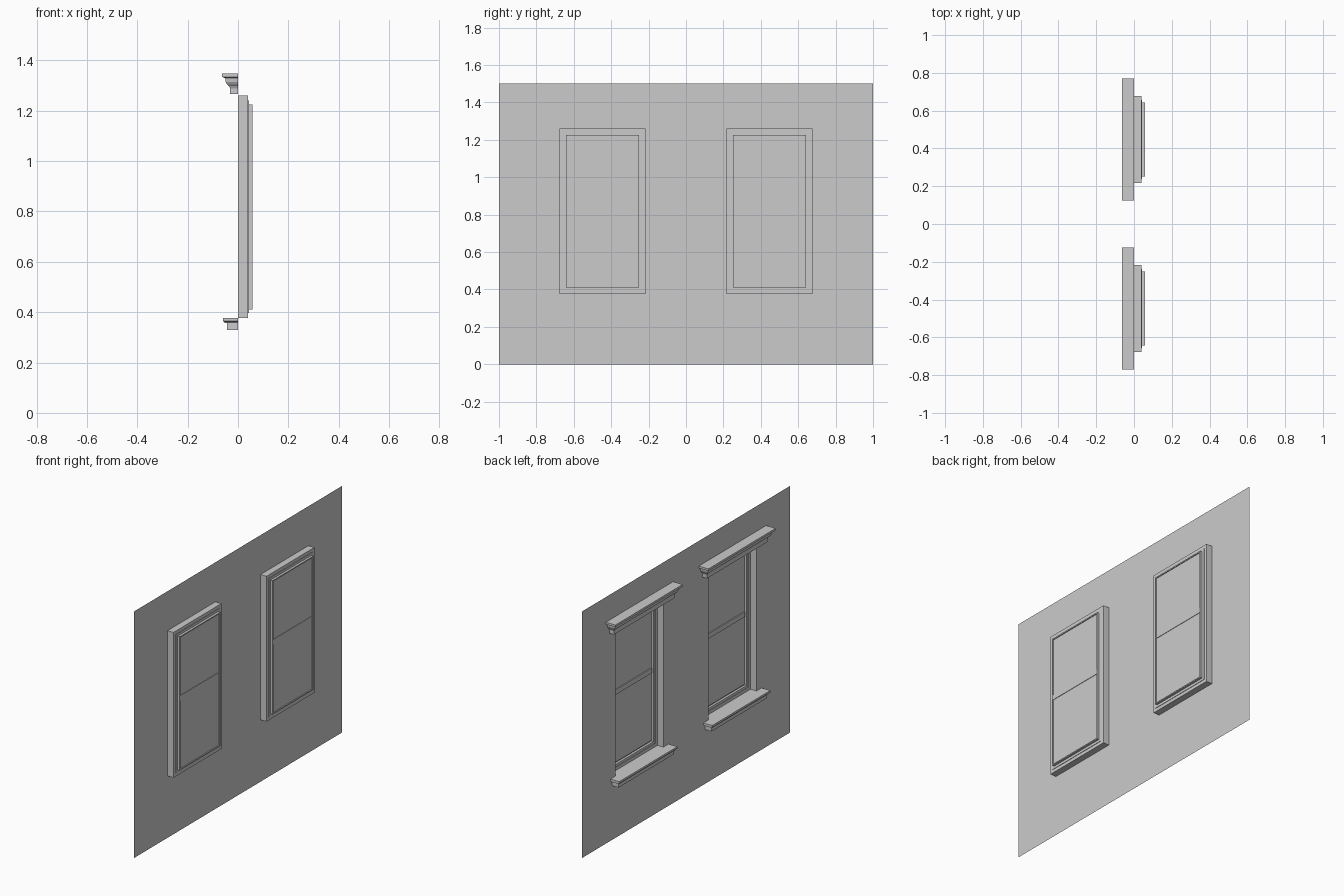
import bpy, bmesh

cube = bpy.data.objects.get("Cube")
if cube:
    bpy.data.objects.remove(cube, do_unlink=True)

# One plain plaster colour for everything
plaster = bpy.data.materials.new("plaster_grey")
plaster.use_nodes = True
GREY = (0.6, 0.6, 0.6, 1)
plaster.diffuse_color = GREY
plaster.node_tree.nodes["Principled BSDF"].inputs["Base Color"].default_value = GREY

WALL_HEIGHT = 1.5
WINDOW_Y, WINDOW_Z = 0.447, 0.818
HALF_W, HALF_H = 0.23, 0.442


def finish(name, bm):
    mesh = bpy.data.meshes.new(name)
    bm.to_mesh(mesh)
    bm.free()
    mesh.materials.append(plaster)
    obj = bpy.data.objects.new(name, mesh)
    bpy.context.collection.objects.link(obj)
    return obj


def bridge(bm, a, b, closed=True):
    """Join two rings of vertices with quads."""
    n = len(a)
    for i in range(n if closed else n - 1):
        j = (i + 1) % n
        bm.faces.new((a[i], a[j], b[j], b[i]))


def moulding(name, centre_y, profile, spread):
    """Stack (projection, height) steps, with ends returning to the wall."""
    bm = bmesh.new()
    rings = []
    for out, z in profile:
        half = HALF_W + spread + out
        path = ((0, -half), (-out, -half), (-out, half), (0, half))
        rings.append([bm.verts.new((x, centre_y + y, z)) for x, y in path])
    for a, b in zip(rings, rings[1:]):
        bridge(bm, a, b, closed=False)
    bm.faces.new(rings[0])
    bm.faces.new(rings[-1][::-1])
    bmesh.ops.recalc_face_normals(bm, faces=bm.faces)
    return finish(name, bm)


def window_shell(name, centre_y):
    """Thin stepped recess: reveal, frame, sash lip and pane."""
    bm = bmesh.new()
    steps = ((0, 0), (0, 0.04), (0.02, 0.04), (0.02, 0.043), (0.035, 0.043),
             (0.035, 0.057), (0.042, 0.057), (0.042, 0.052))
    rings = []
    for inset, x in steps:
        w, h = HALF_W - inset, HALF_H - inset
        rings.append([bm.verts.new((x, centre_y + sy * w, WINDOW_Z + sz * h))
                      for sy, sz in ((-1, -1), (1, -1), (1, 1), (-1, 1))])
    for a, b in zip(rings, rings[1:]):
        bridge(bm, a, b)
    bm.faces.new(rings[-1])
    return finish(name, bm)


def box(name, low, high):
    bm = bmesh.new()
    bmesh.ops.create_cube(bm, size=1)
    for v in bm.verts:
        v.co = [lo + (c + 0.5) * (hi - lo) for c, lo, hi in zip(v.co, low, high)]
    return finish(name, bm)


# Wall sheet with two window openings
bm = bmesh.new()
near, far = WINDOW_Y - HALF_W, WINDOW_Y + HALF_W
ys = (-1, -far, -near, near, far, 1)
zs = (0, WINDOW_Z - HALF_H, WINDOW_Z + HALF_H, WALL_HEIGHT)
grid = [[bm.verts.new((0, y, z)) for y in ys] for z in zs]
for r in range(len(zs) - 1):
    for c in range(len(ys) - 1):
        if r == 1 and c in (1, 3):
            continue
        bm.faces.new((grid[r][c], grid[r][c + 1], grid[r + 1][c + 1], grid[r + 1][c]))
finish("wall", bm)

# Profiles as (projection from wall, height)
CORNICE = ((0.031, 1.267), (0.031, 1.289), (0.035, 1.297), (0.043, 1.304),
           (0.049, 1.314), (0.051, 1.329), (0.058, 1.332), (0.064, 1.334),
           (0.064, 1.347))
SILL = ((0.044, 0.33), (0.044, 0.357), (0.053, 0.357), (0.053, 0.361),
        (0.059, 0.364), (0.059, 0.376))

# Matching windows on both halves of the wall
for side, label in ((-1, "right"), (1, "left")):
    cy = side * WINDOW_Y
    window_shell(f"window_frame_{label}", cy)
    moulding(f"cornice_{label}", cy, CORNICE, 0.029)
    moulding(f"sill_{label}", cy, SILL, -0.01)
    half = HALF_W - 0.042
    box(f"meeting_rail_{label}", (0.046, cy - half, 0.832), (0.055, cy + half, 0.862))
